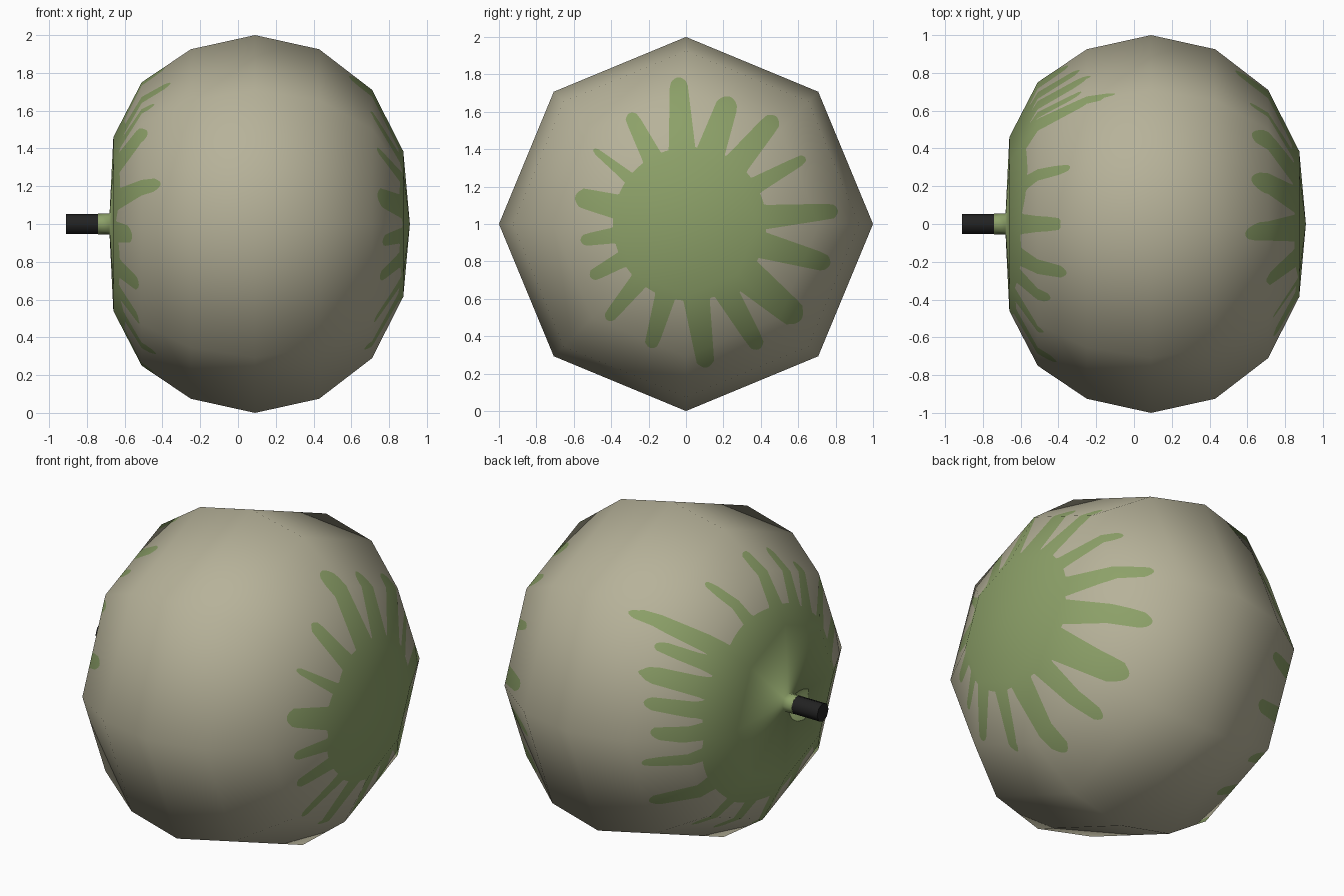
import bpy
import math
from mathutils import Vector

if "Cube" in bpy.data.objects:
    bpy.data.objects.remove(bpy.data.objects["Cube"])


def material(name, rgb):
    m = bpy.data.materials.new(name)
    m.diffuse_color = (*rgb, 1)
    m.use_nodes = True
    m.node_tree.nodes["Principled BSDF"].inputs["Base Color"].default_value = m.diffuse_color
    return m


CREAM = material("cream rind", (0.47, 0.445, 0.32))
GREEN = material("green stain", (0.265, 0.355, 0.14))
BLACK = material("dark stem", (0.016, 0.016, 0.016))

SIDES, FINE = 8, 56          # coarse facets, and paint columns inside each facet
WIDEST = 0.09

# Fruit profile along x: (x, radius), from the stem base to the far end
PROFILE = [(-0.74, 0.055), (-0.68, 0.055), (-0.66, 0.46), (-0.51, 0.75), (-0.25, 0.925),
           (0.09, 1.0), (0.43, 0.925), (0.71, 0.71), (0.875, 0.385), (0.91, 0.0)]

# Painted rays: (angle from +y towards +z, tip radius, half width)
FAR_RAYS = [(93, .785, .045), (71, .72, .055), (50, .75, .045), (29, .73, .025),
            (5, .815, .038), (-15.5, .80, .045), (-40, .80, .065), (-59.5, .775, .04),
            (-82, .775, .045), (-106, .69, .035), (-129.5, .665, .03), (-151, .585, .03),
            (-171, .57, .03), (166, .61, .05), (141, .635, .015), (117, .665, .035)]
STEM_RAYS = [(90, .83, .035), (68, .80, .025), (44, .95, .035), (36, .86, .03),
             (25, .86, .045), (14, .84, .035), (3, .84, .035), (-10, .85, .03),
             (-30, .85, .035), (-50, .80, .035), (-70, .78, .035), (-90, .79, .035),
             (-112, .74, .035), (-134, .72, .035), (-151, .67, .04), (-175, .63, .045),
             (164, .76, .04), (139, .75, .045), (122, .745, .03), (109, .79, .035)]


def stain_edge(phi, rays, base, shift):
    """Radius of the painted edge at one angle: a round base plus tapering rays."""
    edge = base + shift * math.cos(phi)
    for deg, tip, w in rays:
        d = abs((phi - math.radians(deg) + math.pi) % (2 * math.pi) - math.pi)
        if d < 0.8:
            s = math.sin(d)
            cap = tip - 0.6 * w * min(1, tip * s / w) ** 2
            edge = max(edge, min(cap, (w + 0.07 * tip) / (s + 0.07)))
    return edge


# Smooth normals of the coarse profile, as (x, radial)
seg = [Vector((-(b[1] - a[1]), b[0] - a[0])).normalized() for a, b in zip(PROFILE, PROFILE[1:])]
ring_normals = [seg[0]] + [(a + b).normalized() for a, b in zip(seg, seg[1:])] + [Vector((1, 0))]


def corner(i, col, far):
    """Position, normal and signed distance to the stain edge at ring i, fine column col."""
    x, rad = PROFILE[i]
    side, t = divmod(col, FINE)
    a0, a1 = (2 * math.pi * (side + k) / SIDES for k in (0, 1))
    d = Vector((0, math.cos(a0), math.sin(a0))).lerp(
        Vector((0, math.cos(a1), math.sin(a1))), t / FINE)
    phi = math.atan2(d.z, d.y)
    edge = stain_edge(phi, FAR_RAYS, .41, .02) if far else stain_edge(phi, STEM_RAYS, .56, .08)
    n = ring_normals[i]
    return (Vector((x, 0, 1)) + d * rad,
            Vector((n[0], 0, 0)) + d * n[1],
            rad * d.length - edge)


def clip(poly, sign):
    """Part of a polygon on one side of the stain edge."""
    out = []
    for a, b in zip(poly, poly[1:] + poly[:1]):
        if a[2] * sign >= 0:
            out.append(a)
        if a[2] * b[2] < 0:
            t = a[2] / (a[2] - b[2])
            out.append((a[0].lerp(b[0], t), a[1].lerp(b[1], t), 0.0))
    return out


# Fruit: facets cut along the stain edge so the paint is real faces
verts, normals, faces, mats, index = [], [], [], [], {}


def vertex(c):
    key = tuple(round(v, 5) for v in c[0])
    if key not in index:
        index[key] = len(verts)
        verts.append(c[0])
        normals.append(c[1].normalized())
    return index[key]


total = SIDES * FINE
for i in range(len(PROFILE) - 1):
    far = PROFILE[i][0] >= WIDEST
    low = [corner(i, c, far) for c in range(total)]
    high = [corner(i + 1, c, far) for c in range(total)]
    for c in range(total):
        n = (c + 1) % total
        quad = [low[c], low[n], high[n], high[c]]
        for sign, mat in ((1, 0), (-1, 1)):
            ids = list(dict.fromkeys(vertex(p) for p in clip(quad, sign)))
            if len(ids) > 2:
                faces.append(ids)
                mats.append(mat)

mesh = bpy.data.meshes.new("fruit")
mesh.from_pydata(verts, [], faces)
mesh.materials.append(CREAM)
mesh.materials.append(GREEN)
for p, m in zip(mesh.polygons, mats):
    p.material_index = m
    p.use_smooth = True
mesh.update()
# Keep the soft shading of the eight-sided form on the cut facets
mesh.normals_split_custom_set_from_vertices([tuple(n) for n in normals])
fruit = bpy.data.objects.new("fruit", mesh)
bpy.context.collection.objects.link(fruit)

# Dark stem end
bpy.ops.mesh.primitive_cylinder_add(vertices=8, radius=0.054, depth=0.17,
                                    location=(-0.825, 0, 1), rotation=(0, math.pi / 2, 0))
stem = bpy.context.object
stem.name = "stem"
stem.data.materials.append(BLACK)
bpy.ops.object.shade_smooth_by_angle(angle=math.radians(50))
